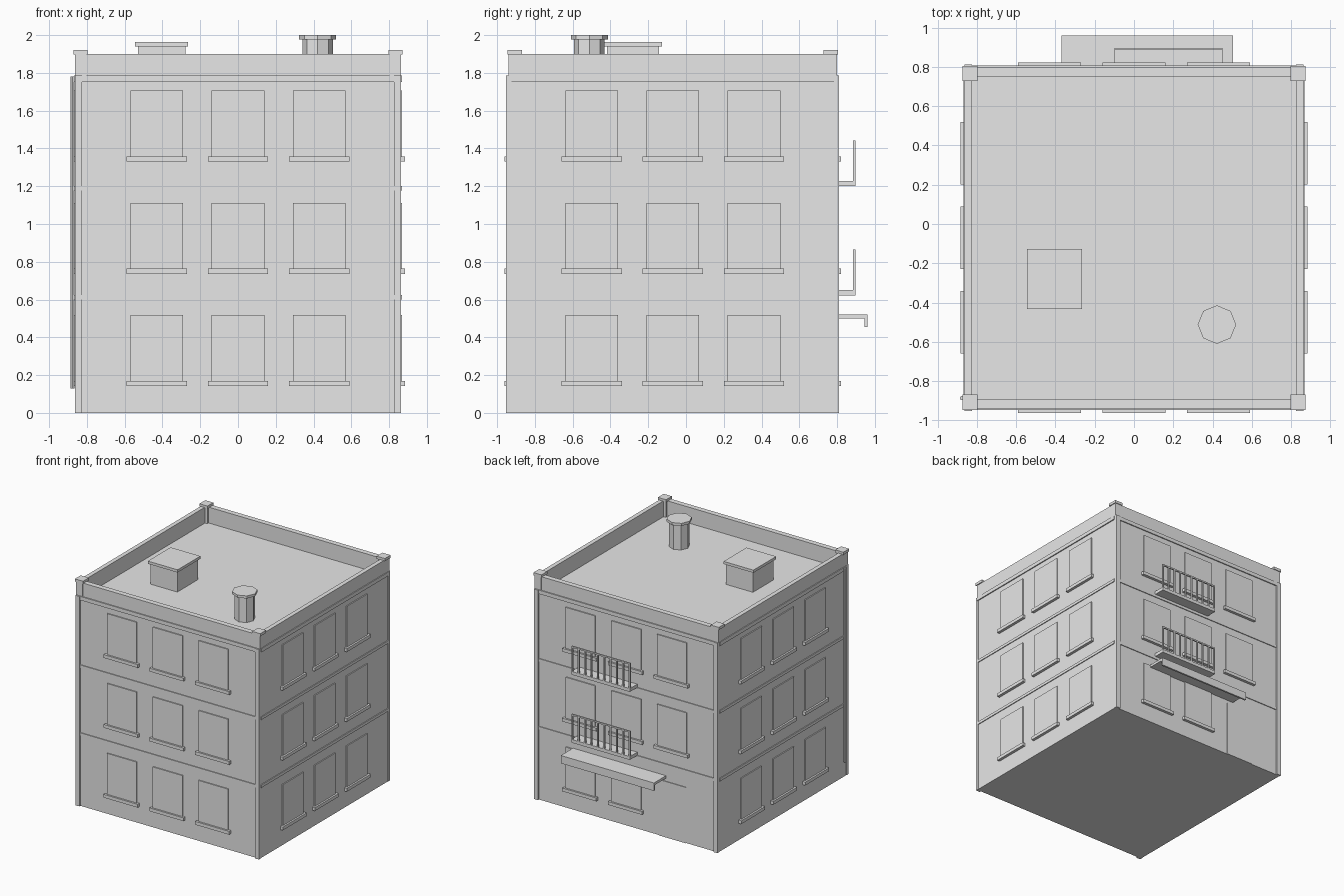
import bpy

cube = bpy.data.objects.get("Cube")
if cube:
    bpy.data.objects.remove(cube, do_unlink=True)

grey = bpy.data.materials.new("light_grey")
grey.use_nodes = True
grey.diffuse_color = (0.8, 0.8, 0.8, 1)
grey.node_tree.nodes["Principled BSDF"].inputs["Base Color"].default_value = (0.8, 0.8, 0.8, 1)


def box(name, x, y, z):
    """Box from (low, high) ranges on each axis."""
    x, y, z = sorted(x), sorted(y), sorted(z)
    corners = [(a, b, c) for a in x for b in y for c in z]
    faces = [(0, 1, 3, 2), (4, 6, 7, 5), (0, 4, 5, 1),
             (2, 3, 7, 6), (0, 2, 6, 4), (1, 5, 7, 3)]
    mesh = bpy.data.meshes.new(name)
    mesh.from_pydata(corners, [], faces)
    mesh.materials.append(grey)
    obj = bpy.data.objects.new(name, mesh)
    bpy.context.collection.objects.link(obj)
    return obj


def cylinder(name, x, y, z, radius):
    bpy.ops.mesh.primitive_cylinder_add(
        vertices=8, radius=radius, depth=z[1] - z[0],
        location=(x, y, (z[0] + z[1]) / 2))
    obj = bpy.context.object
    obj.name = name
    obj.data.materials.append(grey)


SIDE, FRONT, BACK = 0.86, -0.938, 0.797
ROOF, TOP = 1.765, 1.9
FLOOR = 0.594


def on_wall(name, wall, span, z, depth, sink=0.004):
    """Box lying on a wall, sticking out by depth."""
    if wall == "front":
        box(name, span, (FRONT - depth, FRONT + sink), z)
    elif wall == "back":
        box(name, span, (BACK - sink, BACK + depth), z)
    else:
        s = 1 if wall == "left" else -1
        box(name, (s * (SIDE - sink), s * (SIDE + depth)), span, z)


# Main block
box("walls", (-SIDE, SIDE), (FRONT, BACK), (0, ROOF))

# Parapet around the roof
for s, tag in ((1, "left"), (-1, "right")):
    box(f"parapet_{tag}", (s * 0.825, s * 0.862), (FRONT, BACK), (ROOF - 0.01, TOP))
box("parapet_front", (-0.825, 0.825), (FRONT, FRONT + 0.045), (ROOF - 0.01, TOP))
box("parapet_back", (-0.825, 0.825), (BACK - 0.045, BACK), (ROOF - 0.01, TOP))

# Corner pilasters, piers and caps
for sx, tx in ((1, "left"), (-1, "right")):
    for edge, inward, ty in ((FRONT, 1, "front"), (BACK, -1, "back")):
        tag = f"{ty}_{tx}"
        box(f"pilaster_{tag}", (sx * 0.825, sx * 0.863),
            (edge - inward * 0.014, edge + inward * 0.014), (0, 1.785))
        box(f"pier_{tag}", (sx * 0.803, sx * 0.864),
            (edge - inward * 0.002, edge + inward * 0.062), (ROOF - 0.01, TOP))
        box(f"cap_{tag}", (sx * 0.796, sx * 0.872),
            (edge - inward * 0.008, edge + inward * 0.07), (TOP - 0.003, 1.92))

# Windows, sills and string courses on every wall
for wall in ("front", "back", "left", "right"):
    across = wall in ("front", "back")
    middle = 0 if across else -0.07
    reach = (-0.825, 0.825) if across else (FRONT + 0.014, BACK - 0.014)
    for floor in range(3):
        base = floor * FLOOR
        for col in (-1, 0, 1):
            if wall == "back" and floor == 0 and col == -1:
                continue
            c = middle + col * 0.43
            on_wall(f"window_{wall}", wall, (c - 0.139, c + 0.139),
                    (base + 0.17, base + 0.518), 0.009)
            on_wall(f"sill_{wall}", wall, (c - 0.16, c + 0.16),
                    (base + 0.142, base + 0.17), 0.024)
    for z in (0.6, 1.177):
        on_wall(f"string_course_{wall}", wall, reach, (z, z + 0.024), 0.007)
    on_wall(f"cornice_{wall}", wall, reach, (1.753, 1.785), 0.009)

# Back door and its canopy
on_wall("door", "back", (-0.56, -0.31), (0, 0.475), 0.006)
box("canopy", (-0.37, 0.505), (BACK, 0.96), (0.5, 0.522))
box("canopy_lip", (-0.37, 0.505), (0.945, 0.96), (0.455, 0.505))

# Balconies with open railings
for z in (0.622, 1.2):
    box("balcony_slab", (-0.1, 0.45), (BACK, 0.897), (z, z + 0.028))
    box("balcony_top_rail", (-0.1, 0.45), (0.885, 0.897), (z + 0.231, z + 0.243))
    for i in range(10):
        x = -0.1 + i * 0.538 / 9
        box("baluster", (x, x + 0.012), (0.885, 0.897), (z + 0.02, z + 0.235))

# Rooftop hatch, flue and the drainpipe
box("hatch", (-0.53, -0.278), (-0.418, -0.142), (ROOF - 0.01, 1.942))
box("hatch_lid", (-0.545, -0.265), (-0.433, -0.127), (1.94, 1.963))
cylinder("flue", 0.422, -0.512, (ROOF - 0.01, 1.98), 0.08)
cylinder("flue_cap", 0.422, -0.512, (1.978, 2.0), 0.098)
cylinder("drainpipe", -0.876, -0.886, (0.13, 1.78), 0.011)
